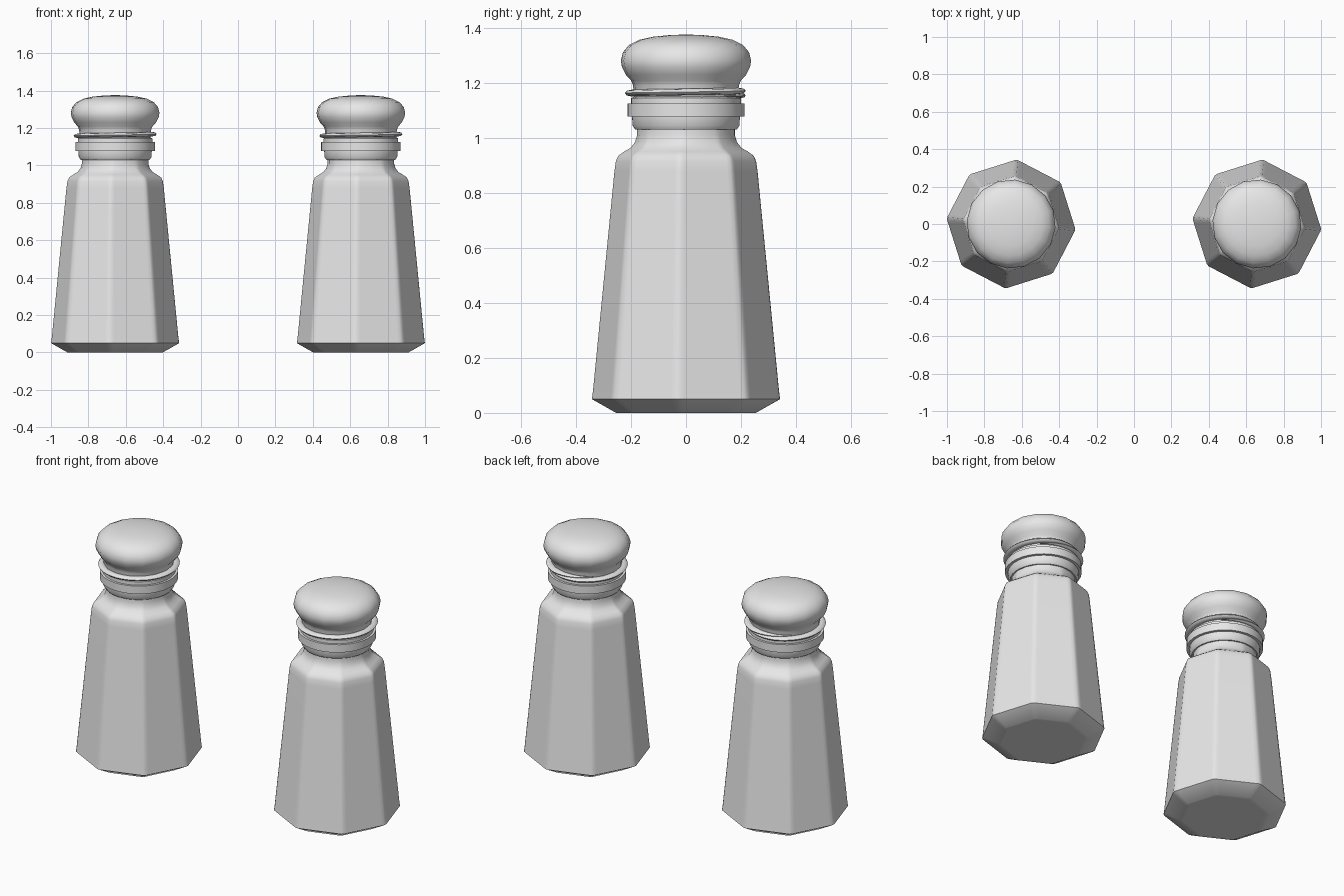
import bpy, bmesh, math

cube = bpy.data.objects.get("Cube")
if cube:
    bpy.data.objects.remove(cube, do_unlink=True)

mat = bpy.data.materials.new("pale grey")
mat.use_nodes = True
GREY = (0.8, 0.8, 0.8, 1)
mat.diffuse_color = GREY
mat.node_tree.nodes["Principled BSDF"].inputs["Base Color"].default_value = GREY

TURN = math.radians(-5)
SIDES = 8


def circle(n):
    return [(math.cos(TURN + math.tau * i / n), math.sin(TURN + math.tau * i / n)) for i in range(n)]


def octagon():
    """Unit octagon with narrow chamfered corners."""
    c, pts = circle(SIDES), []
    for i in range(SIDES):
        (ax, ay), (bx, by) = c[i], c[(i + 1) % SIDES]
        for t in (0.03, 0.1, 0.5, 0.9, 0.97):
            pts.append((ax + (bx - ax) * t, ay + (by - ay) * t))
    return pts


def loft(name, rings, x, angle, closed=False):
    """Skin a list of 3D rings; cap the ends unless the loop is closed."""
    bm = bmesh.new()
    vs = [[bm.verts.new(p) for p in r] for r in rings]
    n = len(vs[0])
    for a, b in zip(vs, vs[1:]):
        for i in range(n):
            j = (i + 1) % n
            bm.faces.new((a[i], a[j], b[j], b[i]))
    bm.faces.new(vs[0][::-1])
    bm.faces.new(vs[-1])
    bmesh.ops.recalc_face_normals(bm, faces=bm.faces)
    me = bpy.data.meshes.new(name)
    bm.to_mesh(me)
    bm.free()
    me.materials.append(mat)
    ob = bpy.data.objects.new(name, me)
    ob.location.x = x
    bpy.context.collection.objects.link(ob)
    bpy.ops.object.select_all(action='DESELECT')
    ob.select_set(True)
    bpy.context.view_layer.objects.active = ob
    bpy.ops.object.shade_smooth_by_angle(angle=math.radians(angle))
    return ob


def turned(name, profile, x, n, angle):
    return loft(name, [[(r * u, r * v, z) for u, v in circle(n)] for r, z in profile], x, angle)


def body(name, x):
    # radius, height, roundness: octagonal glass blending into a round neck
    profile = [(0.235, 0, 0), (0.257, 0, 0), (0.346, 0.05, 0), (0.342, 0.08, 0), (0.263, 0.88, 0),
               (0.258, 0.915, 0), (0.249, 0.935, 0), (0.228, 0.95, 0.1), (0.203, 0.964, 0.4),
               (0.186, 0.985, 0.75), (0.178, 1.01, 1), (0.178, 1.04, 1)]
    rings = []
    for r, z, k in profile:
        ring = []
        for u, v in octagon():
            f = r * (1 - k + k / math.hypot(u, v))
            ring.append((u * f, v * f, z))
        rings.append(ring)
    loft(name, rings, x, 40)


def thread(name, x):
    # tapered spiral ridge around the cap skirt
    rings, steps, turns = [], 56, 1.25
    for i in range(steps + 1):
        t = i / steps
        a = math.pi * 0.25 + math.tau * turns * t
        size = 0.017 * min(1, 0.15 + 6 * min(t, 1 - t))
        z = 1.152 + 0.022 * t
        ring = []
        for k in range(8):
            b = math.tau * k / 8
            r = 0.2 + 1.3 * size * math.cos(b)
            ring.append((r * math.cos(a), r * math.sin(a), z + 0.7 * size * math.sin(b)))
        rings.append(ring)
    loft(name, rings, x, 60)


for side, x in (("left", 0.657), ("right", -0.657)):
    body(side + "_glass_body", x)
    # stepped collar under the thread
    turned(side + "_collar", [(0.17, 1.03), (0.185, 1.03), (0.195, 1.045), (0.197, 1.078), (0.213, 1.078),
                              (0.213, 1.125), (0.2, 1.125), (0.2, 1.145), (0.19, 1.15)], x, 32, 35)
    thread(side + "_thread", x)
    # mushroom shaped cap
    turned(side + "_cap", [(0.19, 1.14), (0.193, 1.19), (0.2, 1.208), (0.22, 1.23), (0.234, 1.258),
                           (0.238, 1.282), (0.23, 1.312), (0.208, 1.338), (0.17, 1.357), (0.12, 1.368),
                           (0.06, 1.374), (0.01, 1.376)], x, 16, 50)
